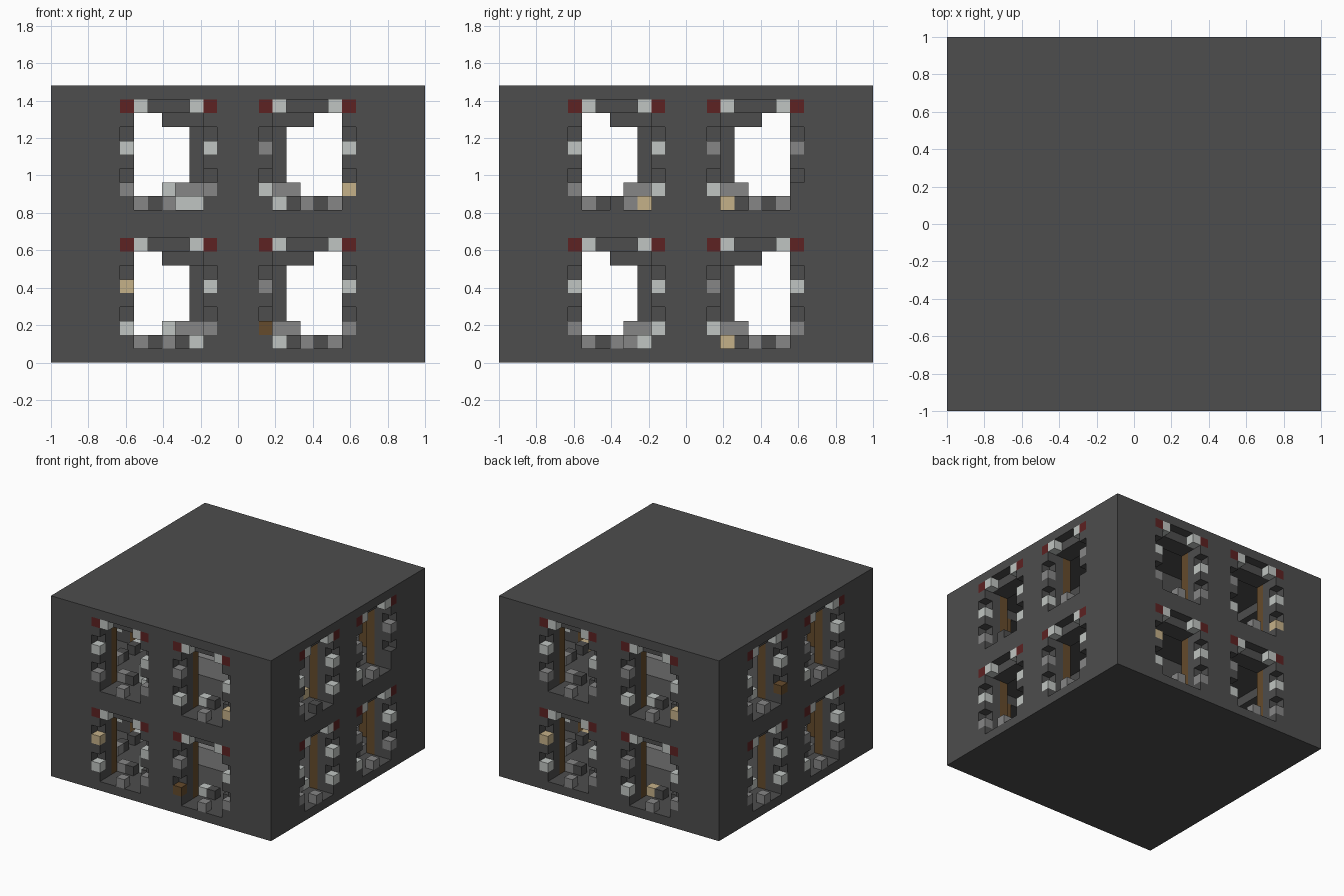
import bpy
import bmesh
from mathutils import Vector

if "Cube" in bpy.data.objects:
    bpy.data.objects.remove(bpy.data.objects["Cube"])

N, H = 27, 20          # blocks across and blocks high
S = 2 / N              # block size


def make_material(name, rgb):
    mat = bpy.data.materials.new(name)
    mat.use_nodes = True
    mat.diffuse_color = (*rgb, 1)
    mat.node_tree.nodes["Principled BSDF"].inputs["Base Color"].default_value = (*rgb, 1)
    return mat


MATS = {
    "D": make_material("dark stone", (0.075, 0.075, 0.075)),
    "G": make_material("mid grey", (0.24, 0.24, 0.24)),
    "L": make_material("pale grey", (0.53, 0.56, 0.54)),
    "T": make_material("tan", (0.56, 0.44, 0.25)),
    "R": make_material("dark red", (0.11, 0.016, 0.016)),
    "B": make_material("brown wood", (0.13, 0.07, 0.025)),
}

cells = {}             # (x, y, z) block -> (part name, colour code)


def fill(part, code, xs, ys, zs):
    """Fill a range of blocks; an empty code carves it away."""
    for x in range(*xs):
        for y in range(*ys):
            for z in range(*zs):
                if code:
                    cells[x, y, z] = (part, code)
                else:
                    cells.pop((x, y, z), None)


def on_wall(wall, u, d):
    """Column on a wall: u runs left to right seen from outside, d goes inward."""
    return [(u, d), (N - 1 - d, u), (N - 1 - u, N - 1 - d), (d, N - 1 - u)][wall]


def place(wall, part, code, us, ds, zs):
    for u in range(*us):
        for d in range(*ds):
            x, y = on_wall(wall, u, d)
            fill(part, code, (x, x + 1), (y, y + 1), zs)


def window(wall, u, z, notch_codes, sill_codes):
    """Opening with side notches, accent blocks, wood posts and sill blocks."""
    place(wall, "", "", (u, u + 5), (0, 3), (z, z + 7))
    place(wall, "", "", (u, u + 5), (0, 1), (z + 7, z + 8))
    for side, (edge, inner) in enumerate(((u - 1, u), (u + 5, u + 4))):
        for row, low in enumerate((4, 1)):
            place(wall, "", "", (edge, edge + 1), (0, 1), (z + low, z + low + 2))
            place(wall, "notch_blocks", notch_codes[row * 2 + side],
                  (edge, edge + 1), (0, 1), (z + low, z + low + 1))
        place(wall, "corner_blocks", "R", (edge, edge + 1), (0, 1), (z + 7, z + 8))
        place(wall, "lintel_blocks", "L", (inner, inner + 1), (0, 1), (z + 7, z + 8))
        place(wall, "window_posts", "B", (edge, edge + 1), (2, 3), (z, z + 7))
    for i, code in enumerate(sill_codes):
        depth = 0 if i == 2 else 3
        if code != ".":
            place(wall, "sill_blocks", code, (u + i, u + i + 1),
                  (depth, depth + 1), (z, z + 1))


# Solid building with two hollow storeys around a central pillar
fill("building_shell", "D", (0, N), (0, N), (0, H))
for base in (1, 11):
    fill("", "", (3, 24), (3, 24), (base, base + 8))
    fill("pillar_base", "G", (9, 18), (9, 18), (base, base + 2))
    fill("core_pillar", "D", (10, 17), (10, 17), (base + 2, base + 6))
    fill("pillar_capital", "D", (8, 19), (8, 19), (base + 6, base + 8))

# Windows: lower left, lower right, upper left, upper right on each wall
FRONT = (("TLLG", "GDGDL"), ("GLBG", "LDGDG"), ("LLGG", "GDGLL"), ("GLLT", "LDGDG"))
SIDE = (("LLGL", "G.GGL"), ("GLLG", "TDGDG"), ("LLGL", "GDDGT"), ("GGLD", "TDGDG"))
BACK = (("TLLG", "GDGDL"), ("GLLG", "TDGDG"), ("LLGG", "GDGDT"), ("GLLT", "LDGDG"))
LEFT = (("LLGL", "GDGGL"), ("GLLG", "LDGDG"), ("LLGB", "GDGGL"), ("GLLG", "LDGDG"))
for wall, design in enumerate((FRONT, SIDE, BACK, LEFT)):
    for i, (notches, sill) in enumerate(design):
        window(wall, 16 if i % 2 else 6, 11 if i > 1 else 1, notches, sill)

# Loose pale blocks inside the front windows
for base in (1, 11):
    place(0, "loose_blocks", "L", (8, 9), (4, 5), (base, base + 2))

SIDES = [Vector(v) for v in ((1, 0, 0), (-1, 0, 0), (0, 1, 0),
                             (0, -1, 0), (0, 0, 1), (0, 0, -1))]


def build(part):
    """Make one mesh from the exposed faces of a part's blocks."""
    bm = bmesh.new()
    corners = {}
    codes = sorted({c for p, c in cells.values() if p == part})

    def corner(p):
        key = tuple(round(c * 2) for c in p)
        if key not in corners:
            corners[key] = bm.verts.new((p.x * S - 1, p.y * S - 1, p.z * S))
        return corners[key]

    for key, (owner, code) in cells.items():
        if owner != part:
            continue
        centre = Vector(key) + Vector((0.5, 0.5, 0.5))
        for n in SIDES:
            if tuple(int(c) for c in Vector(key) + n) in cells:
                continue
            a = Vector((n.y, n.z, n.x)) / 2
            b = n.cross(a)
            mid = centre + n / 2
            face = bm.faces.new([corner(mid + o) for o in (-a - b, a - b, a + b, b - a)])
            face.material_index = codes.index(code)
    mesh = bpy.data.meshes.new(part)
    bm.to_mesh(mesh)
    bm.free()
    for code in codes:
        mesh.materials.append(MATS[code])
    bpy.context.collection.objects.link(bpy.data.objects.new(part, mesh))


for part in sorted({p for p, c in cells.values()}):
    build(part)
